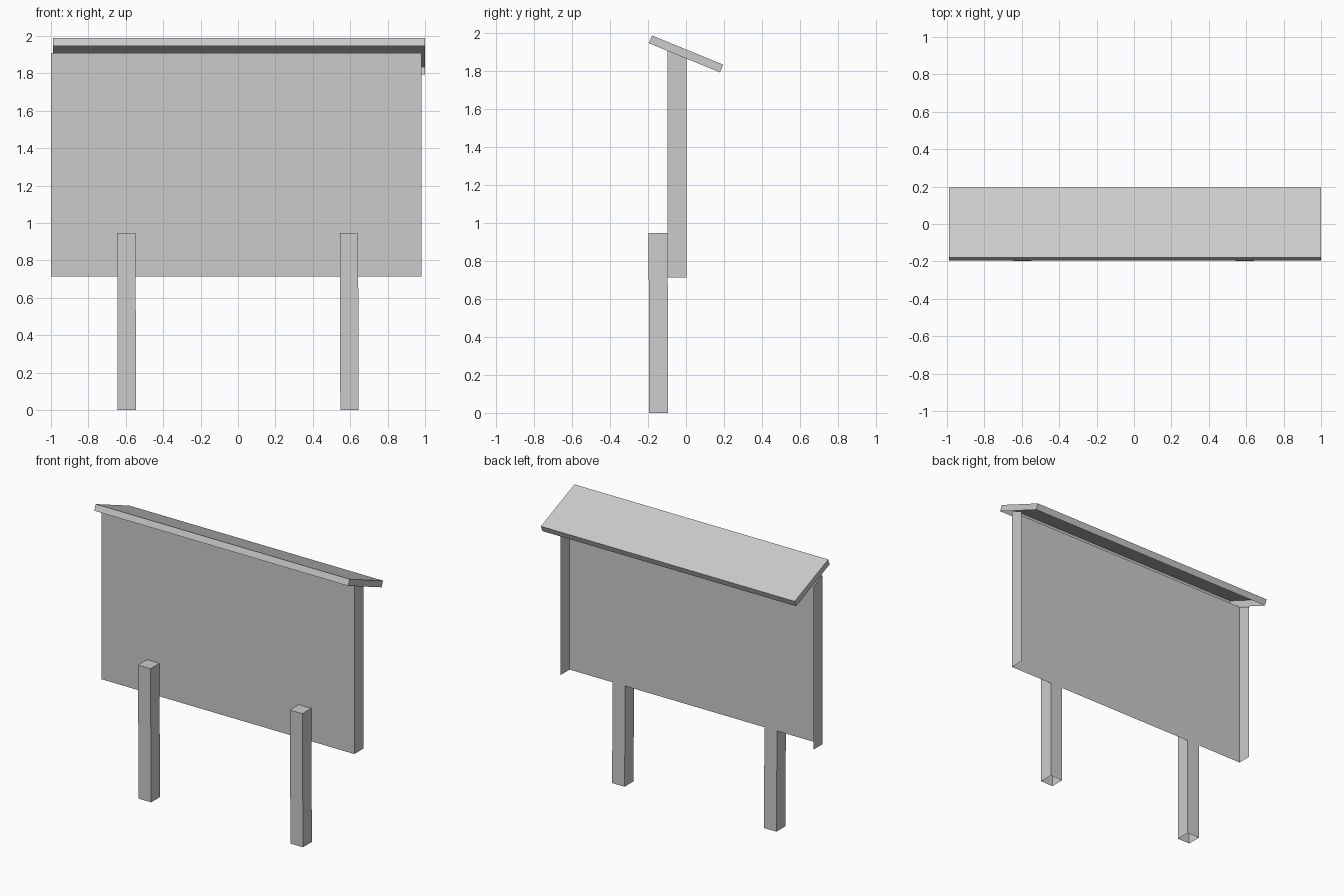
import bpy, bmesh
from math import radians
from mathutils import Matrix, Vector

cube = bpy.data.objects.get("Cube")
if cube:
    bpy.data.objects.remove(cube, do_unlink=True)

grey = bpy.data.materials.new("plain grey")
grey.use_nodes = True
tone = (0.6, 0.6, 0.6, 1)
grey.diffuse_color = tone
grey.node_tree.nodes["Principled BSDF"].inputs["Base Color"].default_value = tone


def open_box(name, low, high, open_sides, adjust=None, tilt=0):
    """Thin-walled box with the faces pointing along open_sides removed."""
    low, high = Vector(low), Vector(high)
    size, centre = high - low, (low + high) / 2
    bm = bmesh.new()
    bmesh.ops.create_cube(bm, size=1)
    bm.normal_update()
    gone = [f for f in bm.faces
            if any(f.normal.dot(Vector(d)) > 0.9 for d in open_sides)]
    bmesh.ops.delete(bm, geom=gone, context="FACES")
    bm.transform(Matrix.Translation(centre) @ Matrix.Rotation(tilt, 4, "X")
                 @ Matrix.Diagonal(size.to_4d()))
    if adjust:
        for v in bm.verts:
            adjust(v.co)
    mesh = bpy.data.meshes.new(name)
    bm.to_mesh(mesh)
    bm.free()
    mesh.materials.append(grey)
    obj = bpy.data.objects.new(name, mesh)
    bpy.context.collection.objects.link(obj)


UP, DOWN, BACK = (0, 0, 1), (0, 0, -1), (0, 1, 0)


# Board: front sheet with two side returns, their tops cut to the roof slope
def slope_top(co):
    if co.z > 1 and co.y > -0.05:
        co.z -= 0.042


open_box("notice_board", (-1, -0.097, 0.713), (0.98, 0.003, 1.909),
         (UP, DOWN, BACK), slope_top)


# Posts: hollow underneath and leaning very slightly
def lean(co):
    if co.z < 0.1:
        co.x += 0.003
        co.y += 0.003


for side, x in (("right", -0.597), ("left", 0.593)):
    open_box(side + "_post", (x - 0.049, -0.197, 0), (x + 0.049, -0.097, 0.947),
             (DOWN,), lean)

# Roof: tilted tray, open underneath
open_box("roof", (-0.989, -0.2025, 1.869), (1, 0.2025, 1.913),
         (DOWN,), tilt=radians(-22.3))
